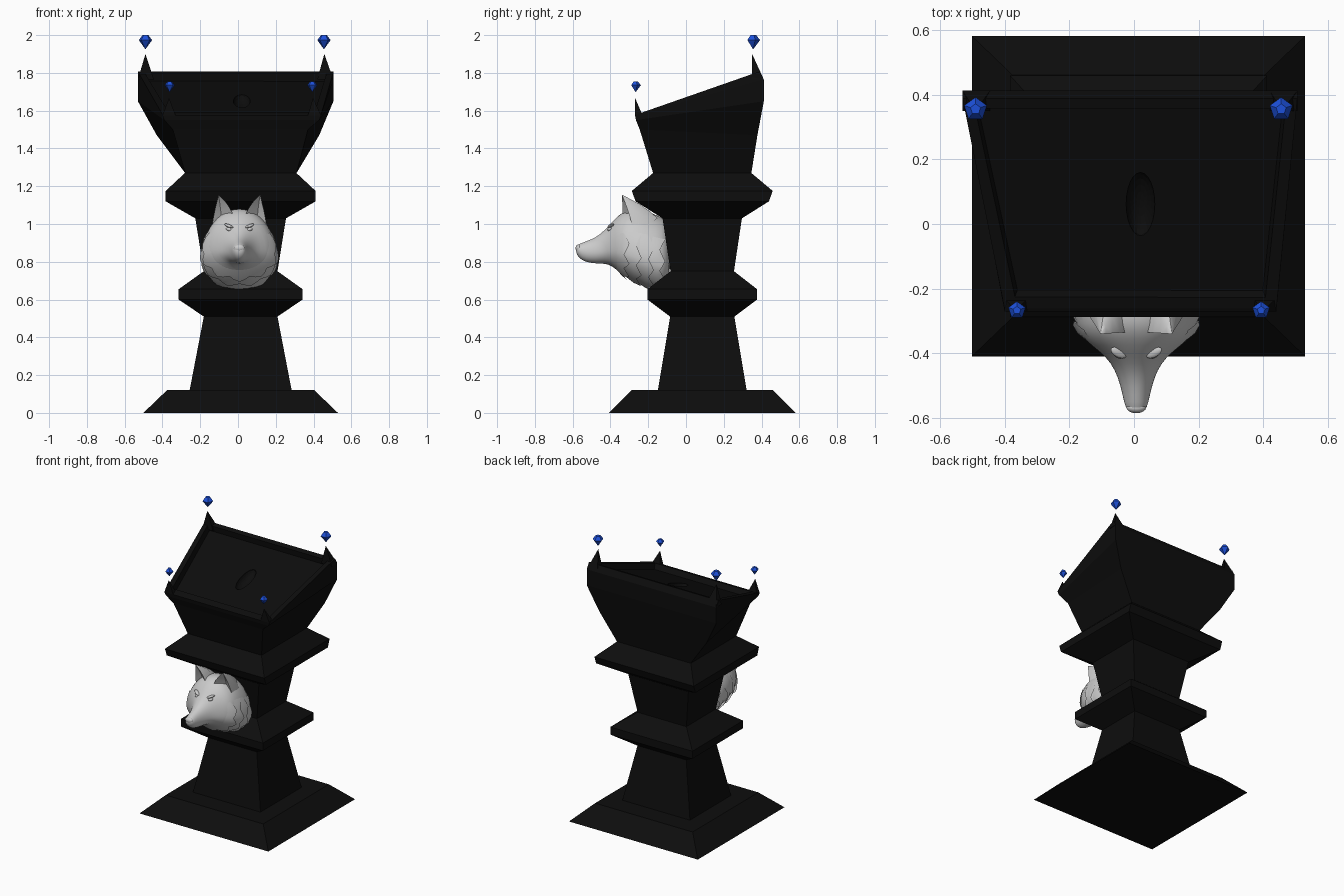
import bpy, bmesh, math
from mathutils import Vector

if "Cube" in bpy.data.objects:
    bpy.data.objects.remove(bpy.data.objects["Cube"])


def material(name, rgb):
    m = bpy.data.materials.new(name)
    m.diffuse_color = (*rgb, 1)
    m.use_nodes = True
    m.node_tree.nodes["Principled BSDF"].inputs["Base Color"].default_value = m.diffuse_color
    return m


BLACK = material("black_stone", (0.004, 0.004, 0.004))
BLUE = material("blue_gem", (0.012, 0.08, 0.7))


def finish(name, bm, mat=None):
    bmesh.ops.recalc_face_normals(bm, faces=bm.faces)
    me = bpy.data.meshes.new(name)
    bm.to_mesh(me)
    bm.free()
    ob = bpy.data.objects.new(name, me)
    bpy.context.collection.objects.link(ob)
    if mat:
        me.materials.append(mat)
    return ob


def loft(bm, rings, cap=True):
    """Skin closed rings of equal point count; returns the end cap."""
    vs = [[bm.verts.new(p) for p in r] for r in rings]
    n = len(vs[0])
    for a, b in zip(vs, vs[1:]):
        for i in range(n):
            j = (i + 1) % n
            bm.faces.new((a[i], a[j], b[j], b[i]))
    if cap:
        bm.faces.new(vs[0])
        return bm.faces.new(vs[-1])


def smooth(ob, angle=40):
    bpy.ops.object.select_all(action='DESELECT')
    bpy.context.view_layer.objects.active = ob
    ob.select_set(True)
    bpy.ops.object.shade_smooth_by_angle(angle=math.radians(angle))


# Square pedestal: height, half width x, half depth y
profile = [(0, .515, .495), (.12, .39, .375), (.12, .27, .235), (.51, .195, .17),
           (.60, .328, .29), (.655, .328, .29), (.75, .195, .168), (1.03, .24, .21),
           (1.12, .397, .353), (1.175, .397, .373), (1.27, .295, .26)]
CX, CY = .014, .086
bm = bmesh.new()
loft(bm, [[(CX - w, CY - d, z), (CX + w, CY - d, z), (CX + w, CY + d, z), (CX - w, CY + d, z)]
          for z, w, d in profile])
finish("pedestal", bm, BLACK)

# Flared slanted bowl: front (x0, x1, y, z) and back (x0, x1, y, z) of each ring
levels = [((-.28, .31, -.174, 1.27), (-.28, .31, .346, 1.27)),
          ((-.345, .37, -.245, 1.50), (-.43, .43, .378, 1.47)),
          ((-.39, .43, -.265, 1.55), (-.53, .505, .412, 1.65)),
          ((-.40, .44, -.27, 1.575), (-.53, .505, .412, 1.765)),
          ((-.40, .44, -.262, 1.58), (-.53, .505, .388, 1.807))]
bm = bmesh.new()
top = loft(bm, [[(f[0], f[2], f[3]), (f[1], f[2], f[3]), (b[1], b[2], b[3]), (b[0], b[2], b[3])]
                for f, b in levels])
bmesh.ops.recalc_face_normals(bm, faces=bm.faces)
bmesh.ops.inset_region(bm, faces=[top], thickness=.05)
bmesh.ops.inset_region(bm, faces=[top], thickness=.012, depth=-.04)
bowl = finish("bowl", bm, BLACK)

# Oval dent in the tray
bpy.ops.mesh.primitive_uv_sphere_add(segments=24, ring_count=12, location=(.02, .06, 1.655),
                                     rotation=(math.atan(.35), 0, 0))
cutter = bpy.context.object
cutter.name = "dent_cutter"
cutter.scale = (.045, .105, .045)
cutter.hide_render = True
cutter.data.materials.append(BLACK)
mod = bowl.modifiers.new("dent", 'BOOLEAN')
mod.object = cutter
mod.solver = 'EXACT'
bpy.context.view_layer.objects.active = bowl
bpy.ops.object.modifier_apply(modifier=mod.name)
bpy.data.objects.remove(cutter)


# Corner spikes and floating five-sided gems
def spike(name, corner, sx, dy, tip):
    bm = bmesh.new()
    x, y, z = corner
    base = [(x, y, z), (x + sx, y, z), (x + sx, y + dy, z), (x, y + dy, z)]
    vs = [bm.verts.new(p) for p in base]
    t = bm.verts.new(tip)
    for i in range(4):
        bm.faces.new((vs[i], vs[(i + 1) % 4], t))
    bm.faces.new(vs)
    finish(name, bm, BLACK)


def gem(name, x, y, z, r):
    bm = bmesh.new()
    loft(bm, [[(x + r * k * math.cos(math.radians(90 + 72 * i)),
                y + r * k * math.sin(math.radians(90 + 72 * i)), z + r * h) for i in range(5)]
              for k, h in ((.02, -1.2), (1, .1), (.45, .8))])
    finish(name, bm, BLUE)


spike("spike_back_left", (-.53, .412, 1.765), .085, -.062, (-.49, .35, 1.90))
spike("spike_back_right", (.505, .412, 1.765), -.085, -.062, (.457, .35, 1.90))
spike("spike_front_left", (-.40, -.27, 1.575), .07, .04, (-.365, -.27, 1.668))
spike("spike_front_right", (.44, -.27, 1.575), -.07, .04, (.397, -.27, 1.668))
gem("gem_back_left", -.49, .355, 1.97, .037)
gem("gem_back_right", .455, .355, 1.97, .037)
gem("gem_front_left", -.362, -.267, 1.732, .028)
gem("gem_front_right", .393, -.267, 1.732, .028)

# Wolf head sections: y, top z, bottom z, half width, z of widest point
HX = .007
sections = [(-.583, .882, .852, .018, .868), (-.57, .893, .82, .034, .86),
            (-.53, .908, .797, .042, .85), (-.475, .93, .79, .056, .85),
            (-.43, .968, .79, .078, .86), (-.395, 1.008, .78, .112, .86),
            (-.355, 1.05, .745, .168, .86), (-.31, 1.08, .71, .19, .85),
            (-.25, 1.085, .685, .197, .84), (-.19, 1.065, .66, .195, .83),
            (-.13, 1.035, .65, .185, .82), (-.08, 1.02, .66, .15, .82)]


def head_point(y, a, k=1.0):
    for s, t in zip(sections, sections[1:]):
        if s[0] <= y <= t[0]:
            f = (y - s[0]) / (t[0] - s[0])
            zt, zb, w, zc = [s[i] + f * (t[i] - s[i]) for i in range(1, 5)]
            c = math.cos(a)
            return Vector((HX + k * w * math.sin(a), y, zc + k * c * ((zt - zc) if c > 0 else (zc - zb))))


bm = bmesh.new()
loft(bm, [[head_point(s[0], 2 * math.pi * i / 24) for i in range(24)] for s in sections])
head = finish("wolf_head", bm)
head.modifiers.new("round", 'SUBSURF').levels = 1
head.modifiers["round"].render_levels = 1
smooth(head, 70)

# Layered jagged fur ruff around cheeks and throat
for n, (y0, y1) in enumerate([(-.375, -.30), (-.32, -.235), (-.26, -.17), (-.20, -.11)]):
    bm = bmesh.new()
    rows = []
    for i in range(29):
        a = math.radians(62 + 236 * i / 28)
        tooth = (0, .5, 1, .5)[(i + 2 * n) % 4]
        fade = min(1, min(i, 28 - i) / 5)
        ym = y0 + .5 * (y1 - y0)
        ye = y1 - .028 * (1 - tooth)
        rows.append([bm.verts.new(head_point(y0, a, .97)),
                     bm.verts.new(head_point(ym, a, 1 + .05 * fade)),
                     bm.verts.new(head_point(ye, a, 1 + (.05 + .035 * tooth) * fade))])
    for a, b in zip(rows, rows[1:]):
        for j in range(2):
            bm.faces.new((a[j], b[j], b[j + 1], a[j + 1]))
    smooth(finish(f"fur_ruff_{n + 1}", bm), 50)


def ball(name, loc, scale, rot=(0, 0, 0)):
    bpy.ops.mesh.primitive_uv_sphere_add(segments=16, ring_count=10, location=loc, rotation=rot)
    bpy.context.object.name = name
    bpy.context.object.scale = scale
    bpy.ops.object.shade_smooth()


# Ears, eyes and brows, mirrored about the head centre
for side, s in (("left", -1), ("right", 1)):
    base = [(.145, -.285, .99), (.095, -.275, 1.03), (.035, -.335, 1.055),
            (.04, -.23, 1.06), (.085, -.15, 1.03), (.14, -.20, 1.0)]
    tip = Vector((.11, -.34, 1.156))
    bm = bmesh.new()
    rings = []
    for t, k in ((0, 1), (.3, .78), (.6, .5), (.85, .22), (1, .02)):
        ring = []
        for p in base:
            q = tip + (Vector(p) - tip) * k
            q.z += .012 * math.sin(math.pi * t)
            ring.append((HX + s * q.x, q.y, q.z))
        rings.append(ring)
    loft(bm, rings)
    smooth(finish(f"ear_{side}", bm), 50)
    ball(f"eye_{side}", (HX + s * .055, -.403, .972), (.017, .012, .010), (0, -s * .3, s * .5))
    ball(f"brow_{side}", (HX + s * .055, -.398, .990), (.028, .014, .008), (0, -s * .35, s * .5))

# Nose pad
ball("nose", (HX, -.568, .872), (.03, .017, .02))
